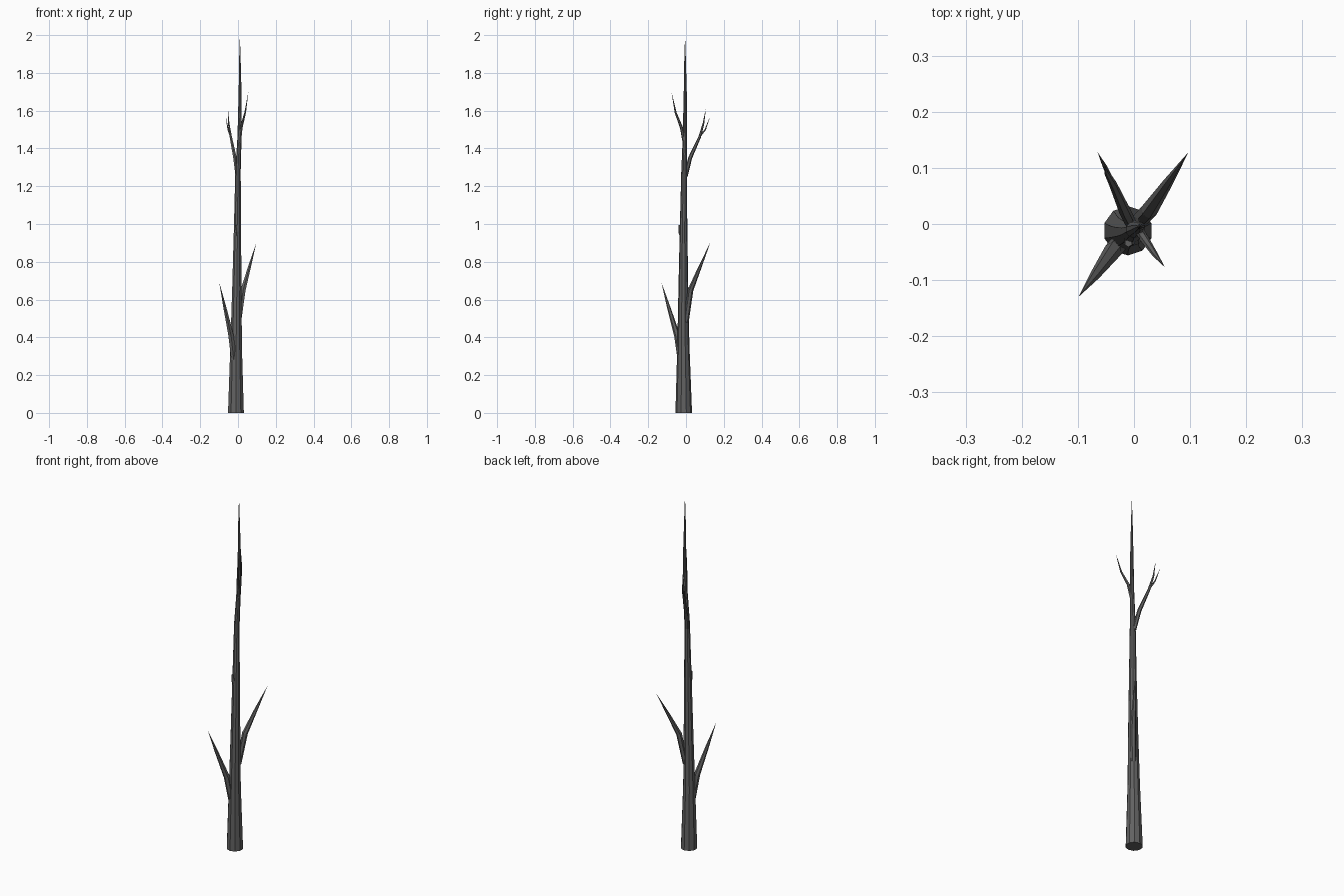
import bpy, bmesh, math
from mathutils import Vector

bark = bpy.data.materials.new("dark grey bark")
bark.diffuse_color = (0.12, 0.12, 0.12, 1)


def limb(name, path, sides, horizontal=False):
    """Tapered faceted tube through (x, y, z, radius) points; radius 0 makes a point."""
    bm = bmesh.new()
    pts = [Vector(p[:3]) for p in path]
    rings = []
    for i, p in enumerate(path):
        r = p[3]
        if r == 0:
            rings.append([bm.verts.new(pts[i])])
            continue
        d = (pts[min(i + 1, len(pts) - 1)] - pts[max(i - 1, 0)]).normalized()
        if horizontal:
            d = Vector((0, 0, 1))
        u = Vector((0, 1, 0)).cross(d).normalized()
        v = d.cross(u)
        rings.append([bm.verts.new(pts[i] + r * (math.cos(a) * u + math.sin(a) * v))
                      for a in (math.tau * (k + 0.5) / sides for k in range(sides))])
    for a, b in zip(rings, rings[1:]):
        for k in range(sides):
            n = (k + 1) % sides
            if len(b) == 1:
                bm.faces.new((a[k], a[n], b[0]))
            else:
                bm.faces.new((a[k], a[n], b[n], b[k]))
    bm.faces.new(rings[0][::-1])
    if len(rings[-1]) > 1:
        bm.faces.new(rings[-1])
    bmesh.ops.recalc_face_normals(bm, faces=bm.faces[:])
    me = bpy.data.meshes.new(name)
    bm.to_mesh(me)
    bm.free()
    me.materials.append(bark)
    ob = bpy.data.objects.new(name, me)
    bpy.context.collection.objects.link(ob)


# Trunk, slightly leaning and tapering to a point
limb("trunk", [(-0.011, -0.012, 0, 0.044), (-0.010, -0.014, 0.36, 0.032),
               (-0.006, -0.014, 0.66, 0.026), (-0.003, -0.013, 0.97, 0.020),
               (0.000, -0.010, 1.28, 0.015), (0.008, -0.006, 1.46, 0.0115),
               (0.011, -0.004, 1.70, 0.008), (0.010, -0.005, 1.88, 0.004),
               (0.010, -0.005, 2.0, 0)], 10, horizontal=True)

# Lower branches
limb("low_front_branch", [(-0.021, -0.027, 0.27, 0.016), (-0.037, -0.047, 0.41, 0.016),
                          (-0.070, -0.092, 0.56, 0.009), (-0.099, -0.130, 0.69, 0)], 6)
limb("low_back_branch", [(0.004, 0.0, 0.48, 0.014), (0.027, 0.024, 0.65, 0.015),
                         (0.060, 0.073, 0.77, 0.009), (0.097, 0.128, 0.90, 0)], 6)

# Upper branches, the back one forked
limb("high_back_branch", [(-0.004, -0.002, 1.25, 0.010), (-0.016, 0.022, 1.35, 0.0105),
                          (-0.038, 0.072, 1.46, 0.007), (-0.049, 0.092, 1.53, 0.0045),
                          (-0.053, 0.105, 1.61, 0)], 6)
limb("high_back_twig", [(-0.037, 0.070, 1.46, 0.005), (-0.052, 0.102, 1.50, 0.004),
                        (-0.065, 0.128, 1.57, 0)], 5)
limb("high_front_branch", [(0.008, -0.008, 1.42, 0.008), (0.017, -0.024, 1.51, 0.008),
                           (0.038, -0.055, 1.59, 0.005), (0.055, -0.077, 1.70, 0)], 6)

# Broken branch stub
limb("branch_stub", [(-0.006, -0.022, 0.93, 0.009), (-0.008, -0.030, 0.96, 0.011),
                     (-0.010, -0.034, 0.995, 0.007)], 6)
